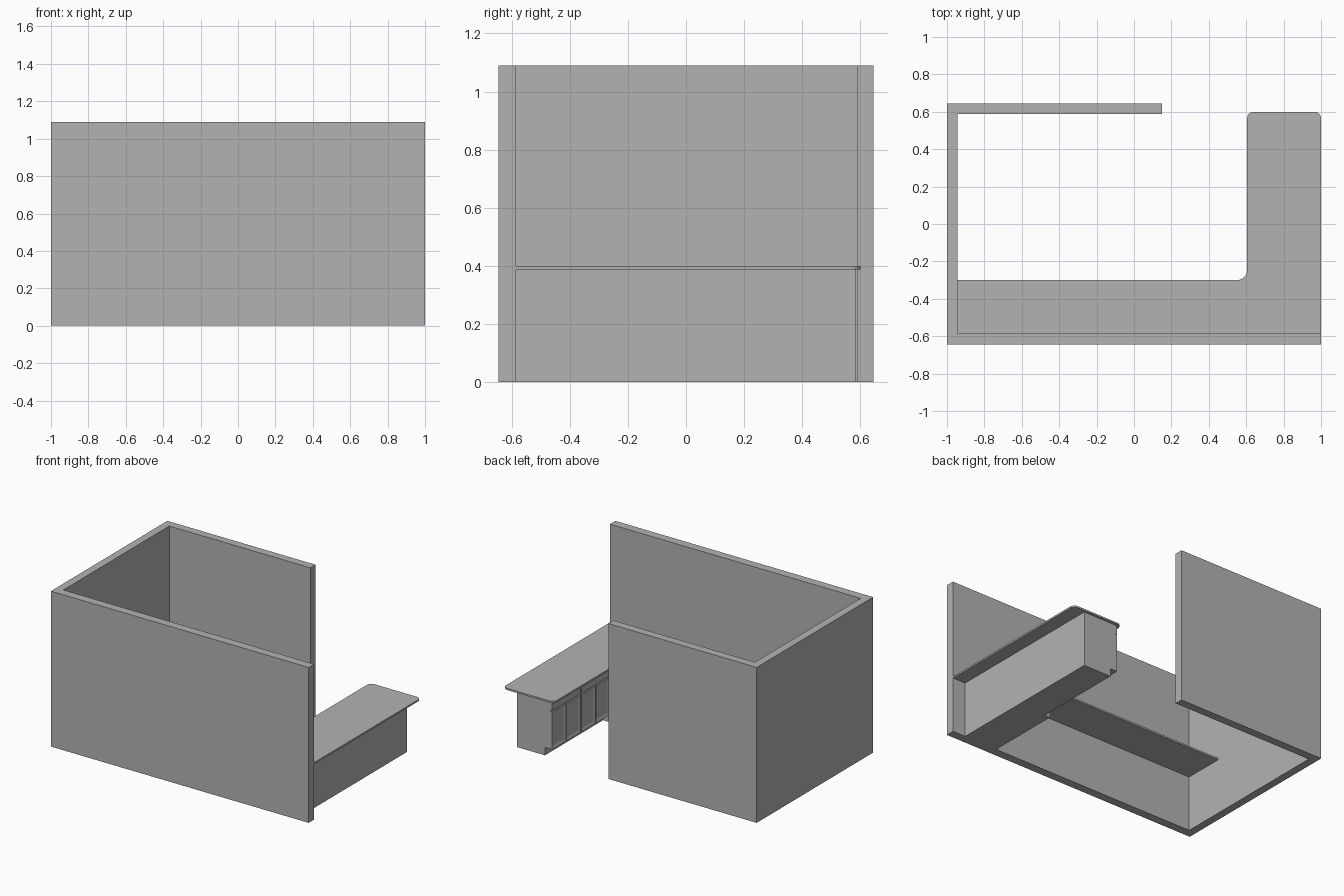
import bpy, bmesh
from mathutils import Vector

cube = bpy.data.objects.get("Cube")
if cube:
    bpy.data.objects.remove(cube, do_unlink=True)

grey = bpy.data.materials.new("plain_grey")
grey.use_nodes = True
colour = (0.45, 0.45, 0.45, 1)
grey.diffuse_color = colour
grey.node_tree.nodes["Principled BSDF"].inputs["Base Color"].default_value = colour


def finish(name, bm):
    bmesh.ops.recalc_face_normals(bm, faces=bm.faces)
    mesh = bpy.data.meshes.new(name)
    bm.to_mesh(mesh)
    bm.free()
    mesh.materials.append(grey)
    obj = bpy.data.objects.new(name, mesh)
    bpy.context.collection.objects.link(obj)
    return obj


def prism(points, low, high, axis=2):
    """Extrude an outline along z, or along y when axis is 1."""
    def place(p):
        return (p[0], p[1], low) if axis == 2 else (p[0], low, p[1])
    bm = bmesh.new()
    face = bm.faces.new([bm.verts.new(place(p)) for p in points])
    grown = bmesh.ops.extrude_face_region(bm, geom=[face])
    shift = Vector((0, 0, 0))
    shift[axis] = high - low
    verts = [g for g in grown["geom"] if isinstance(g, bmesh.types.BMVert)]
    bmesh.ops.translate(bm, verts=verts, vec=shift)
    return bm


def box(name, x0, x1, y0, y1, z0, z1):
    return finish(name, prism([(x0, y0), (x1, y0), (x1, y1), (x0, y1)], z0, z1))


def round_corner(bm, x, y, radius):
    edges = [e for e in bm.edges
             if all(abs(v.co.x - x) + abs(v.co.y - y) < 1e-4 for v in e.verts)]
    bmesh.ops.bevel(bm, geom=edges, offset=radius, offset_type='OFFSET',
                    segments=8, profile=0.5, affect='EDGES')


def shaker_front(name, y0, y1, z0, z1, frame):
    """Cabinet front facing -x with a recessed centre panel."""
    bm = prism([(FRONT, y0), (CARCASS, y0), (CARCASS, y1), (FRONT, y1)], z0, z1)
    bmesh.ops.recalc_face_normals(bm, faces=bm.faces)
    face = min(bm.faces, key=lambda f: f.calc_center_median().x)
    bmesh.ops.inset_region(bm, faces=[face], thickness=frame)
    bmesh.ops.translate(bm, verts=face.verts, vec=(0.007, 0, 0))
    return finish(name, bm)


# Room walls: three sides in one outline
WALL_IN, FRONT_IN, BACK_IN = -0.945, -0.585, 0.588
finish("room_walls", prism([
    (-1, -0.645), (1, -0.645), (1, FRONT_IN), (WALL_IN, FRONT_IN),
    (WALL_IN, BACK_IN), (0.15, BACK_IN), (0.15, 0.645), (-1, 0.645)], 0, 1.09))

# L-shaped counter with rounded corners
UNDER, TOP = 0.388, 0.4
counter = prism([
    (WALL_IN, FRONT_IN), (1, FRONT_IN), (1, 0.6), (0.605, 0.6),
    (0.605, -0.3), (WALL_IN, -0.3)], UNDER, TOP)
round_corner(counter, 0.605, -0.3, 0.055)
round_corner(counter, 0.605, 0.6, 0.035)
round_corner(counter, 1, 0.6, 0.035)
finish("counter_top", counter)

# Cabinet bodies with a toe kick, plus the plain filler by the front wall
FRONT, CARCASS, BACK, TOE = 0.63, 0.643, 0.9, 0.685
KICK, END, START = 0.055, 0.585, -0.06
finish("cabinet_body", prism([
    (TOE, 0), (BACK, 0), (BACK, UNDER), (CARCASS, UNDER),
    (CARCASS, KICK), (TOE, KICK)], START, END, axis=1))
box("cabinet_filler", CARCASS, BACK, FRONT_IN, START, 0, UNDER)

# Each cabinet has one wide drawer above two doors
GAP = 0.004
width = (END - START) / 2
for unit in range(2):
    y0 = START + unit * width + GAP
    y1 = START + (unit + 1) * width - (GAP if unit == 0 else 0)
    middle = (y0 + y1) / 2
    box(f"drawer_front_{unit}", FRONT, CARCASS, y0, y1, 0.325, UNDER - GAP)
    for side, (a, b) in enumerate([(y0, middle - GAP / 2), (middle + GAP / 2, y1)]):
        shaker_front(f"cabinet_door_{unit}_{side}", a, b, KICK, 0.317, 0.025)
